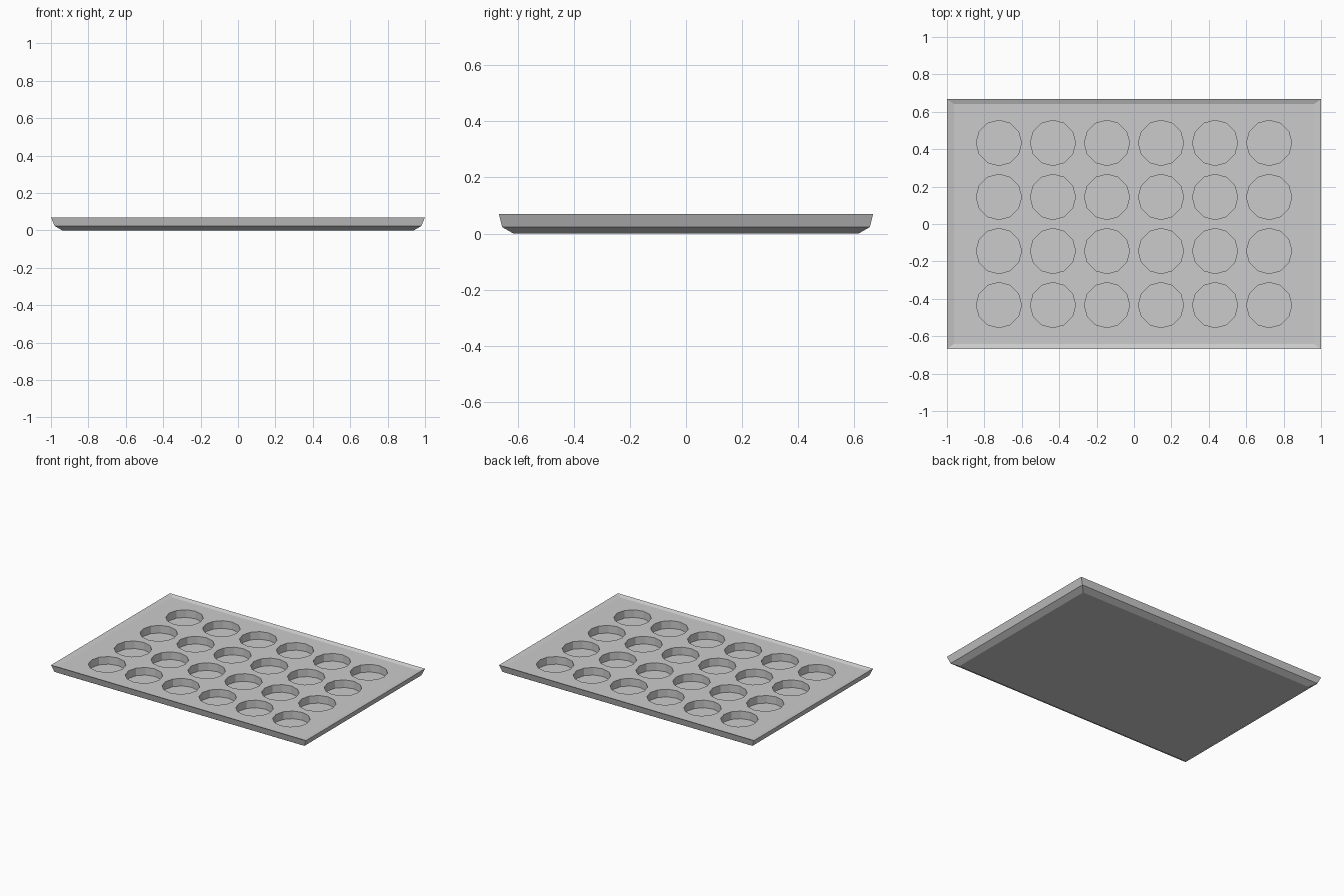
import bpy, bmesh, math

if "Cube" in bpy.data.objects:
    bpy.data.objects.remove(bpy.data.objects["Cube"])

WELL_R, PITCH, SIDES = 0.121, 0.289, 12
TOP_Z, FLOOR_Z = 0.06, 0.006


def finish(name, bm):
    bmesh.ops.recalc_face_normals(bm, faces=bm.faces)
    mesh = bpy.data.meshes.new(name)
    bm.to_mesh(mesh)
    bm.free()
    obj = bpy.data.objects.new(name, mesh)
    bpy.context.collection.objects.link(obj)
    return obj


# Tray body: rectangular rings from the underside, over the rim, to the deck
rings = [(0.94, 0.615, 0.0), (0.98, 0.655, 0.023), (1.0, 0.667, 0.07),
         (0.962, 0.641, TOP_Z)]
bm = bmesh.new()
loops = [[bm.verts.new((sx * x, sy * y, z))
          for sx, sy in ((-1, -1), (1, -1), (1, 1), (-1, 1))]
         for x, y, z in rings]
for a, b in zip(loops, loops[1:]):
    for i in range(4):
        j = (i + 1) % 4
        bm.faces.new((a[i], a[j], b[j], b[i]))
bm.faces.new(loops[0])
bm.faces.new(loops[-1])
tray = finish("muffin_tray", bm)

# Well cutters: a 6 by 4 grid of twelve-sided cups
bm = bmesh.new()
height = 0.12 - FLOOR_Z
for col in range(6):
    for row in range(4):
        res = bmesh.ops.create_cone(bm, cap_ends=True, segments=SIDES,
                                    radius1=WELL_R, radius2=WELL_R, depth=height)
        bmesh.ops.translate(bm, verts=res["verts"],
                            vec=((col - 2.5) * PITCH, (row - 1.5) * PITCH,
                                 FLOOR_Z + height / 2))
cutter = finish("well_cutter", bm)
cutter.hide_render = True
cutter.hide_set(True)

# Cut the wells into the tray
cut = tray.modifiers.new("wells", 'BOOLEAN')
cut.operation = 'DIFFERENCE'
cut.solver = 'EXACT'
cut.object = cutter
